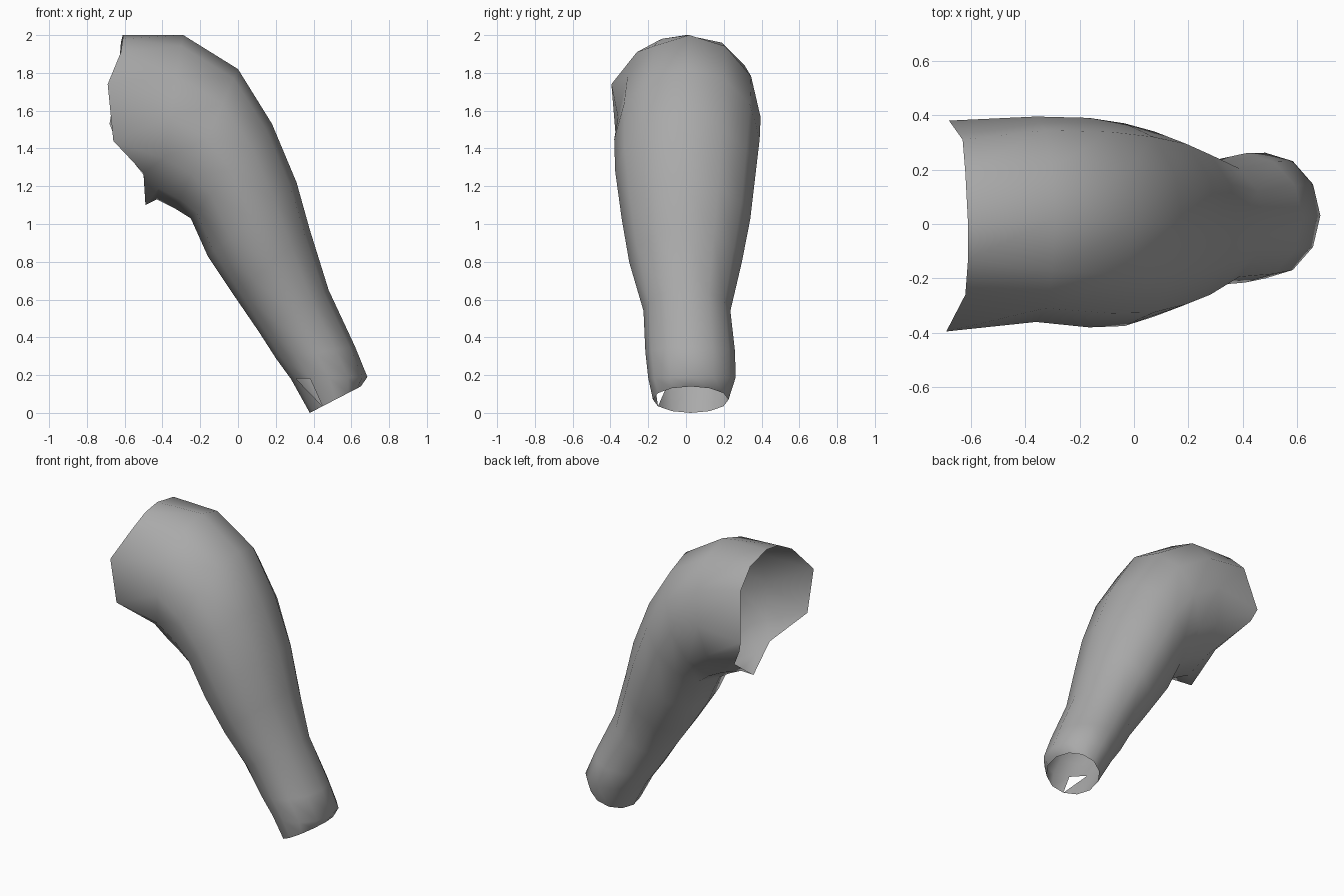
import bpy, bmesh
from math import cos, sin, tau

if "Cube" in bpy.data.objects:
    bpy.data.objects.remove(bpy.data.objects["Cube"])

SIDES = 12

# Ragged shoulder opening, starting at the top and going round by +y
opening = [(-.61, 0, 2.0), (-.62, .19, 1.96), (-.63, .31, 1.84), (-.68, .38, 1.53),
           (-.65, .35, 1.45), (-.5, .19, 1.26), (-.49, -.03, 1.1), (-.5, -.19, 1.27),
           (-.66, -.37, 1.44), (-.69, -.395, 1.74), (-.62, -.26, 1.91), (-.61, -.13, 1.98)]

# Sleeve rings: outer x, z, inner x, z, front y, back y
rings = [(-.29, 2.0, -.43, 1.13, -.36, .395),
         (0, 1.82, -.33, 1.08, -.38, .39),
         (.18, 1.53, -.25, 1.03, -.375, .37),
         (.31, 1.22, -.16, .83, -.34, .34),
         (.38, .97, -.02, .62, -.30, .295),
         (.48, .65, .11, .43, -.225, .235),
         (.62, .35, .2, .29, -.215, .26),
         (.685, .19, .28, .18, -.2, .262),
         (.65, .14, .38, 0, -.175, .225)]


def ring_points(ox, oz, ix, iz, y0, y1):
    pts = []
    for i in range(SIDES):
        t = tau * i / SIDES
        k = (1 + cos(t)) / 2
        pts.append((ix + (ox - ix) * k,
                    (y0 + y1) / 2 + (y1 - y0) / 2 * sin(t),
                    iz + (oz - iz) * k))
    return pts


# Loft the rings into one open shell
bm = bmesh.new()
loops = [[bm.verts.new(p) for p in pts]
         for pts in [opening] + [ring_points(*r) for r in rings]]
last = len(loops) - 2
for r, (a, b) in enumerate(zip(loops, loops[1:])):
    for i in range(SIDES):
        j = (i + 1) % SIDES
        if r == last and i == SIDES // 2 + 1:
            # Small triangular tear above the cuff rim
            bm.faces.new((a[i], b[i], b[j]))
        else:
            bm.faces.new((a[i], b[i], b[j], a[j]))
bmesh.ops.recalc_face_normals(bm, faces=bm.faces)

# Make normals point out of the sleeve
bm.faces.ensure_lookup_table()
top = max(bm.faces, key=lambda f: f.calc_center_median().z)
if top.normal.z < 0:
    bmesh.ops.reverse_faces(bm, faces=bm.faces)

mesh = bpy.data.meshes.new("sleeve")
bm.to_mesh(mesh)
bm.free()
for p in mesh.polygons:
    p.use_smooth = True

# Dark grey cloth
cloth = bpy.data.materials.new("grey_cloth")
cloth.diffuse_color = (.4, .4, .4, 1)
cloth.use_nodes = True
cloth.node_tree.nodes["Principled BSDF"].inputs["Base Color"].default_value = cloth.diffuse_color
mesh.materials.append(cloth)
sleeve = bpy.data.objects.new("sleeve", mesh)
bpy.context.collection.objects.link(sleeve)
